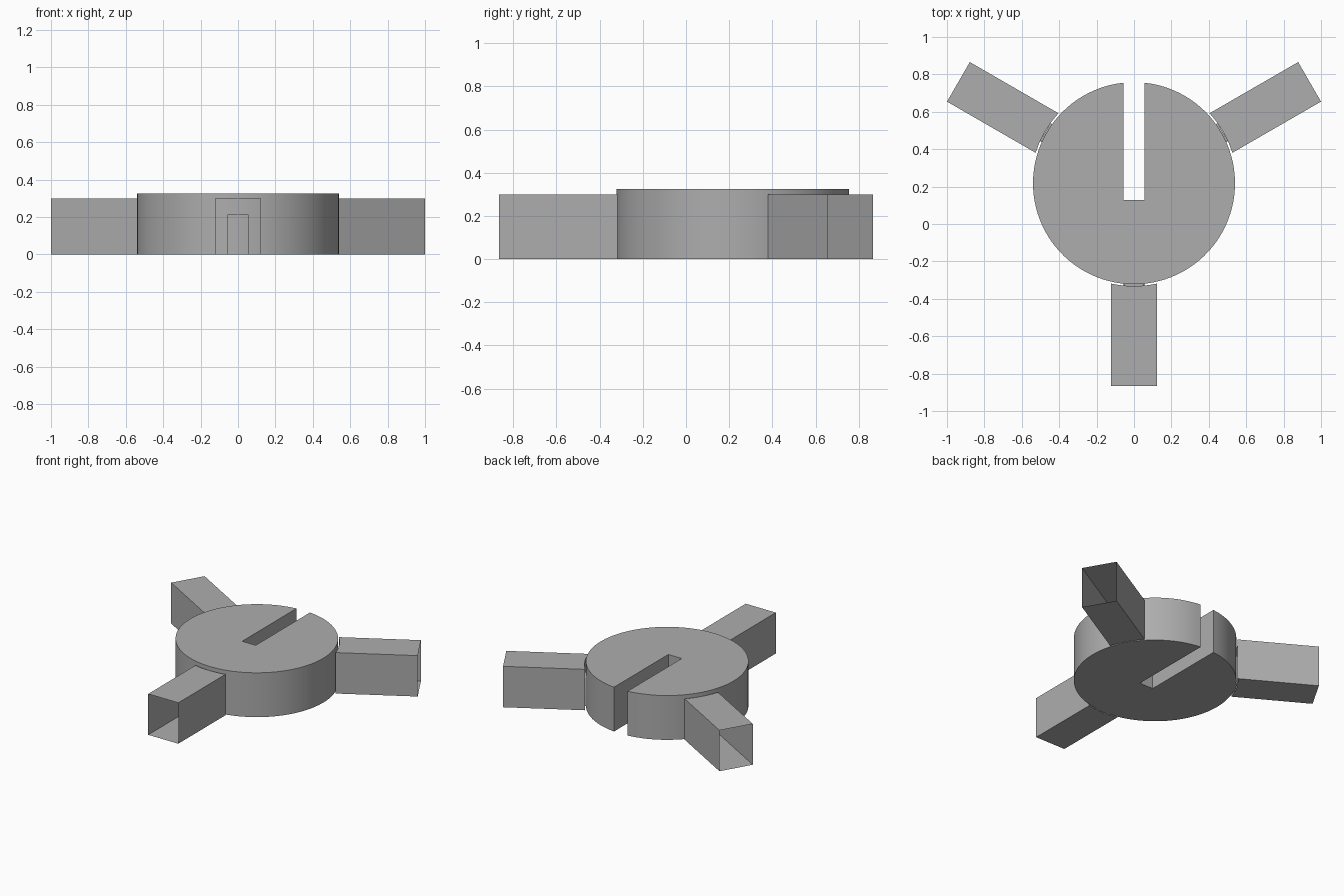
import bpy, bmesh, math
from mathutils import Matrix

if "Cube" in bpy.data.objects:
    bpy.data.objects.remove(bpy.data.objects["Cube"])

CY = 0.218                # hub centre in y
HUB_R, HUB_H = 0.54, 0.325
ARM_W, ARM_H, ARM_END = 0.122, 0.30, 1.084
ARC_R = 0.55              # radius of the hollow inner end of each arm
PORT_W, PORT_H = 0.055, 0.214
SLOT_IN = -0.091          # slot end, measured from hub centre

# Mid-dark grey for all parts
grey = bpy.data.materials.new("mid_grey")
grey.diffuse_color = (0.42, 0.42, 0.42, 1.0)
grey.use_nodes = True
grey.node_tree.nodes["Principled BSDF"].inputs["Base Color"].default_value = grey.diffuse_color


def finish(name, bm, angle=0.0):
    bmesh.ops.remove_doubles(bm, verts=bm.verts, dist=1e-5)
    bmesh.ops.recalc_face_normals(bm, faces=bm.faces)
    bm.transform(Matrix.Translation((0, CY, 0)) @ Matrix.Rotation(angle, 4, 'Z'))
    me = bpy.data.meshes.new(name)
    bm.to_mesh(me)
    bm.free()
    me.materials.append(grey)
    ob = bpy.data.objects.new(name, me)
    bpy.context.collection.objects.link(ob)
    bpy.ops.object.select_all(action='DESELECT')
    ob.select_set(True)
    bpy.context.view_layer.objects.active = ob
    bpy.ops.object.shade_smooth_by_angle(angle=math.radians(30))
    return ob


def face(bm, pts):
    return bm.faces.new([bm.verts.new(p) for p in pts])


# Slotted round hub
bm = bmesh.new()
a0 = math.asin(PORT_W / HUB_R)
n = 96
# slot end, then the rim clockwise from the slot's right edge to its left edge
outline = [(-PORT_W, SLOT_IN), (PORT_W, SLOT_IN)]
for i in range(n + 1):
    t = math.pi / 2 - a0 - (2 * math.pi - 2 * a0) * i / n
    outline.append((HUB_R * math.cos(t), HUB_R * math.sin(t)))
f = face(bm, [(x, y, 0) for x, y in outline])
ext = bmesh.ops.extrude_face_region(bm, geom=[f], use_keep_orig=True)
top = [v for v in ext['geom'] if isinstance(v, bmesh.types.BMVert)]
bmesh.ops.translate(bm, verts=top, vec=(0, 0, HUB_H))
finish("slotted_hub", bm)


def on_arc(x, r):
    return -math.sqrt(r * r - x * x)


def port_profile():
    # arch with small rounded upper corners
    c = 0.007
    right = [(PORT_W - c + c * math.cos(t), PORT_H - c + c * math.sin(t))
             for t in (math.pi / 8 * i for i in range(5))]
    return [(PORT_W, 0)] + right + [(-x, z) for x, z in reversed(right)] + [(-PORT_W, 0)]


def make_arm(name, angle):
    bm = bmesh.new()
    arch = port_profile()
    side = [PORT_W + (ARM_W - PORT_W) * i / 4 for i in range(5)]
    xs = [-x for x in reversed(side)] + [-0.02, 0, 0.02] + side
    # roof and floor with a concave inner edge
    for z in (0, ARM_H):
        face(bm, [(-ARM_W, -ARM_END, z), (ARM_W, -ARM_END, z)]
             + [(x, on_arc(x, ARC_R), z) for x in reversed(xs)])
    # side walls, outer end left open
    yi = on_arc(ARM_W, ARC_R)
    for x in (-ARM_W, ARM_W):
        face(bm, [(x, -ARM_END, 0), (x, yi, 0), (x, yi, ARM_H), (x, -ARM_END, ARM_H)])
    # curved inner wall around the port
    strips = [((a, 0), (b, 0)) for a, b in zip(side, side[1:])]
    strips += [((-b, 0), (-a, 0)) for a, b in zip(side, side[1:])]
    strips += list(zip(arch[1:-1], arch[2:-1]))
    for (xa, za), (xb, zb) in strips:
        if abs(xa - xb) < 1e-6:
            continue
        ya, yb = on_arc(xa, ARC_R), on_arc(xb, ARC_R)
        face(bm, [(xa, ya, za), (xb, yb, zb), (xb, yb, ARM_H), (xa, ya, ARM_H)])
    # short port collar reaching the hub
    for (xa, za), (xb, zb) in zip(arch, arch[1:] + arch[:1]):
        face(bm, [(xa, on_arc(xa, ARC_R), za), (xb, on_arc(xb, ARC_R), zb),
                  (xb, on_arc(xb, HUB_R), zb), (xa, on_arc(xa, HUB_R), za)])
    finish(name, bm, angle)


# Three hollow arms around the hub
for name, deg in (("front_arm", 0), ("right_arm", 120), ("left_arm", 240)):
    make_arm(name, math.radians(deg))
